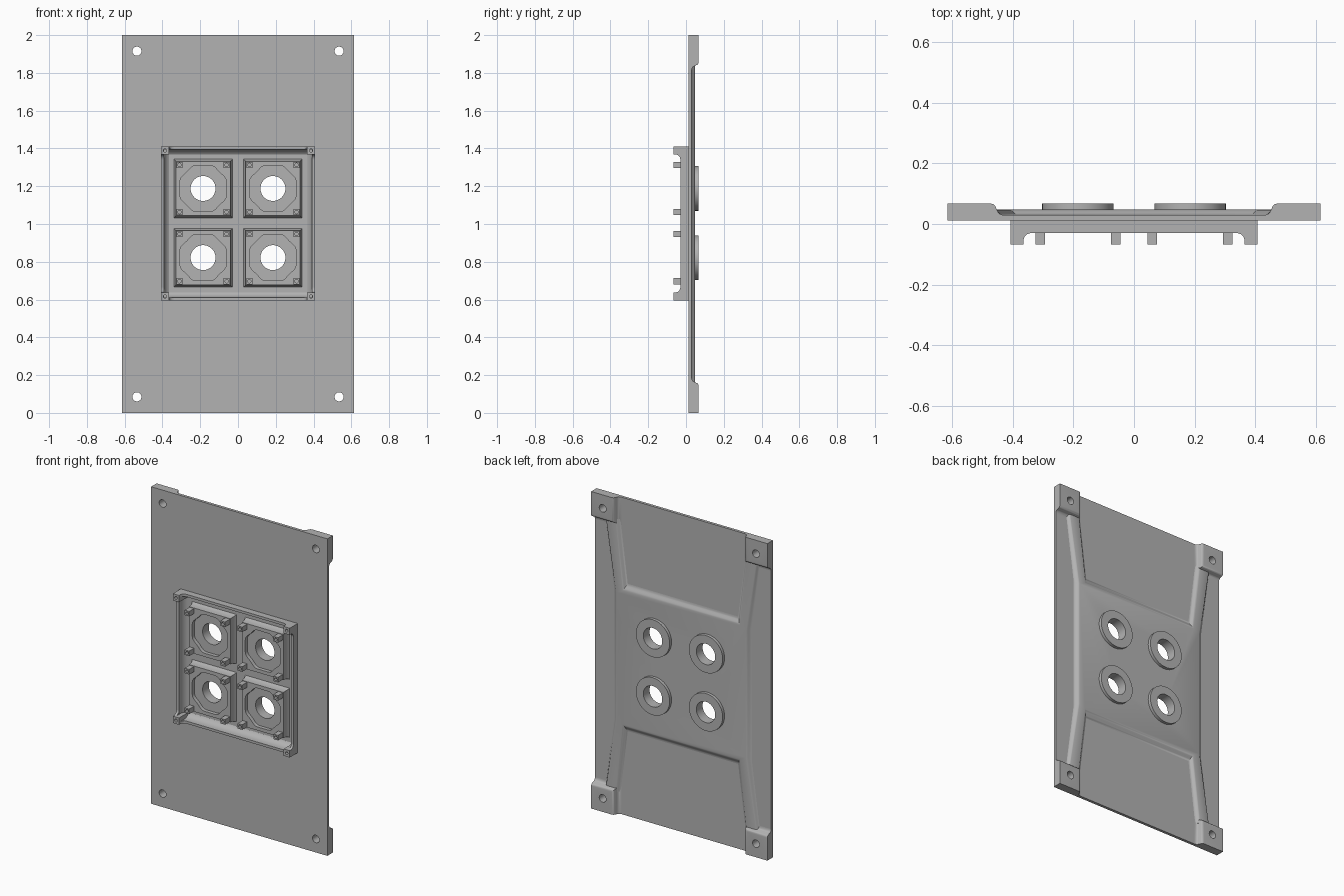
import bpy, bmesh, math
from mathutils import Vector

old = bpy.data.objects.get("Cube")
if old:
    bpy.data.objects.remove(old, do_unlink=True)

grey = bpy.data.materials.new("plain grey")
grey.use_nodes = True
GREY = (0.45, 0.45, 0.45, 1)
grey.diffuse_color = GREY
grey.node_tree.nodes["Principled BSDF"].inputs["Base Color"].default_value = GREY

BACK, SLAB, PLATE, FACE, RIM, TIP = 0.067, 0.048, 0.03, 0.012, -0.03, -0.067
CENTRES = [(x, z) for x in (-0.185, 0.185) for z in (0.822, 1.188)]
MID = 1.0


def loft(name, rings):
    """Closed solid through rings of (x, z) points; rings = [(y, points), ...]."""
    bm = bmesh.new()
    loops = [[bm.verts.new((x, y, z)) for x, z in pts] for y, pts in rings]
    n = len(loops[0])
    for a, b in zip(loops, loops[1:]):
        for i in range(n):
            j = (i + 1) % n
            bm.faces.new((a[i], a[j], b[j], b[i]))
    bm.faces.new(loops[0])
    bm.faces.new(loops[-1])
    bmesh.ops.recalc_face_normals(bm, faces=bm.faces)
    mesh = bpy.data.meshes.new(name)
    bm.to_mesh(mesh)
    bm.free()
    mesh.materials.append(grey)
    ob = bpy.data.objects.new(name, mesh)
    bpy.context.collection.objects.link(ob)
    return ob


def rect(x0, x1, z0, z1):
    return [(x0, z0), (x1, z0), (x1, z1), (x0, z1)]


def square(x, z, r):
    return rect(x - r, x + r, z - r, z + r)


def circle(x, z, r, n=48):
    return [(x + r * math.cos(t * math.tau / n), z + r * math.sin(t * math.tau / n)) for t in range(n)]


def prism(name, pts, y0, y1):
    return loft(name, [(y0, pts), (y1, pts)])


def cut(ob, cutters):
    for c in cutters:
        m = ob.modifiers.new("cut", "BOOLEAN")
        m.object, m.operation, m.solver = c, "DIFFERENCE", "EXACT"
        bpy.context.view_layer.objects.active = ob
        bpy.ops.object.modifier_apply(modifier=m.name)
        bpy.data.objects.remove(c, do_unlink=True)


def smooth(ob, angle=35):
    bpy.ops.object.select_all(action="DESELECT")
    ob.select_set(True)
    bpy.context.view_layer.objects.active = ob
    bpy.ops.object.shade_smooth_by_angle(angle=math.radians(angle))


def bolt_hole(sx, sz):
    return prism("bolt_cutter", circle(sx * 0.535, MID + sz * 0.915, 0.024, 24), -0.2, 0.2)


corners = [(sx, sz) for sx in (-1, 1) for sz in (-1, 1)]

# Front plate with a square opening and four bolt holes
plate = prism("mounting_plate", rect(-0.615, 0.615, 0, 2), FACE, PLATE)
cut(plate, [prism("opening_cutter", square(0, MID + 0.003, 0.39), -0.2, 0.2)]
    + [bolt_hole(*c) for c in corners])
smooth(plate)


# Raised back panel whose four arms run out to the corners
def mirrored(quarter):
    top = quarter + [(x, -z) for x, z in reversed(quarter)]
    left = [(-x, z) for x, z in reversed(top)]
    return [(x, MID + z) for x, z in top + left]


base = [(0.385, 0.465), (0.435, 0.86), (0.54, 0.86), (0.48, 0.41)]
crown = [(0.41, 0.42), (0.46, 0.86), (0.525, 0.86), (0.45, 0.4)]
rings = []
for i in range(7):
    t = i / 6
    s = t * t * (3 - 2 * t)
    pts = [tuple(Vector(b).lerp(Vector(c), t)) for b, c in zip(base, crown)]
    rings.append((PLATE + (SLAB - PLATE) * s, mirrored(pts)))
panel = loft("back_panel", rings)
cut(panel, [prism("lens_cutter", circle(x, z, 0.066), -0.2, 0.2) for x, z in CENTRES])
smooth(panel)

# Corner pads: rounded shoulder above, fillet below
profile = [(0.185, PLATE)]
for i in range(1, 7):
    a = i / 6 * math.pi / 2
    profile.append((0.185 - 0.022 * math.sin(a), PLATE + 0.018 * (1 - math.cos(a))))
for i in range(7):
    a = i / 6 * math.pi / 2
    profile.append((0.143 + 0.016 * math.cos(a), BACK - 0.014 * (1 - math.sin(a))))
for sx, sz in corners:
    pad = loft("corner_pad", [
        (y, [(sx * 0.615, MID + sz), (sx * (0.615 - w), MID + sz),
             (sx * (0.615 - w), MID + sz * (1 - w)), (sx * 0.615, MID + sz * (1 - w))])
        for w, y in profile])
    cut(pad, [bolt_hole(sx, sz)])
    smooth(pad)

# Square frame around the lenses, with a sloping inner foot
FZ = MID + 0.003
frame = prism("lens_frame", square(0, FZ, 0.408), RIM, PLATE + 0.002)
inner = [(-0.1, 0.392), (-0.005, 0.392), (0.012, 0.386), (0.024, 0.376), (0.031, 0.364), (0.1, 0.364)]
cut(frame, [loft("frame_cutter", [(y, square(0, FZ, r)) for y, r in inner])])
smooth(frame)


# Frame corner posts with screw holes and curved gussets along the walls
def gusset(sx, sz, along_x):
    arc = [(0.365 - 0.026 * (1 - math.cos(a)), RIM - 0.026 * (1 - math.sin(a)))
           for a in (i / 6 * math.pi / 2 for i in range(7))]
    side = [(0.37, RIM + 0.004), (0.37, RIM - 0.026)] + arc[1:] + [(0.339, RIM + 0.004)]
    bm = bmesh.new()
    loops = []
    for w in (0.393, 0.408):
        loops.append([bm.verts.new((sx * u, y, FZ + sz * w) if along_x else (sx * w, y, FZ + sz * u))
                      for u, y in side])
    n = len(side)
    for i in range(n):
        j = (i + 1) % n
        bm.faces.new((loops[0][i], loops[0][j], loops[1][j], loops[1][i]))
    for lp in loops:
        bm.faces.new(lp)
    bmesh.ops.recalc_face_normals(bm, faces=bm.faces)
    mesh = bpy.data.meshes.new("post_gusset")
    bm.to_mesh(mesh)
    bm.free()
    mesh.materials.append(grey)
    ob = bpy.data.objects.new("post_gusset", mesh)
    bpy.context.collection.objects.link(ob)
    smooth(ob)


for sx, sz in corners:
    px, pz = sx * 0.3865, FZ + sz * 0.3865
    post = prism("frame_post", square(px, pz, 0.0215), TIP, PLATE)
    cut(post, [prism("screw_cutter", circle(px, pz, 0.009, 16), -0.2, -0.02)])
    smooth(post)
    gusset(sx, sz, True)
    gusset(sx, sz, False)


# Lens seats: raised boss with scalloped pocket, corner pegs and back collar
def pocket(x, z):
    pts = []
    for i in range(64):
        a = i * math.tau / 64
        c, s = math.cos(a), math.sin(a)
        r = min(0.13, 0.122 / max(abs(c), abs(s))) - 0.008 * max(0, -math.cos(4 * a)) ** 2
        pts.append((x + r * c, z + r * s))
    return pts


for x, z in CENTRES:
    boss = loft("lens_boss", [(y, square(x, z, r)) for y, r in
                              ((PLATE + 0.002, 0.156), (0.02, 0.15), (0.005, 0.146), (-0.018, 0.144))])
    cut(boss, [prism("pocket_cutter", pocket(x, z), -0.2, 0.005),
               prism("lens_cutter", circle(x, z, 0.066), -0.2, 0.2)])
    smooth(boss)
    collar = prism("lens_collar", circle(x, z, 0.118), SLAB - 0.004, BACK)
    cut(collar, [prism("lens_cutter", circle(x, z, 0.066), -0.2, 0.2)])
    smooth(collar)
    for sx, sz in corners:
        peg_x, peg_z = x + sx * 0.125, z + sz * 0.125
        peg = prism("lens_peg", square(peg_x, peg_z, 0.016), TIP, 0.0)
        cut(peg, [prism("screw_cutter", circle(peg_x, peg_z, 0.009, 16), -0.2, -0.02)])
        smooth(peg)
